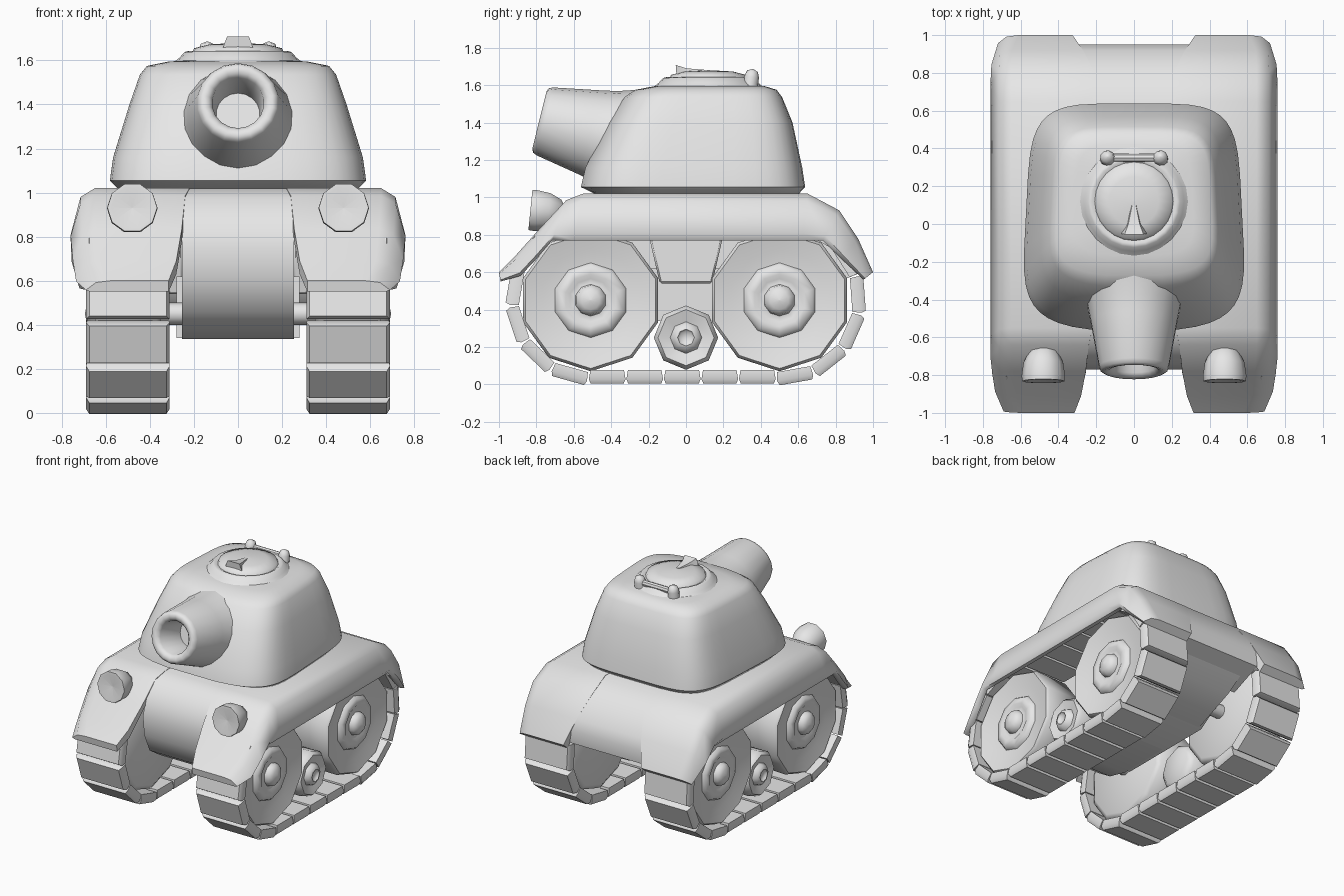
import bpy, bmesh, math
from mathutils import Vector

if "Cube" in bpy.data.objects:
    bpy.data.objects.remove(bpy.data.objects["Cube"])

grey = bpy.data.materials.new("plain_grey")
grey.diffuse_color = (0.8, 0.8, 0.8, 1)
grey.use_nodes = True
grey.node_tree.nodes["Principled BSDF"].inputs["Base Color"].default_value = grey.diffuse_color


def finish(name, bm, angle=40, bevel=0):
    """Turn a bmesh into a shaded object."""
    bmesh.ops.remove_doubles(bm, verts=bm.verts, dist=1e-5)
    bmesh.ops.recalc_face_normals(bm, faces=bm.faces)
    me = bpy.data.meshes.new(name)
    bm.to_mesh(me)
    bm.free()
    ob = bpy.data.objects.new(name, me)
    bpy.context.collection.objects.link(ob)
    me.materials.append(grey)
    if bevel:
        m = ob.modifiers.new("bevel", 'BEVEL')
        m.width, m.segments = bevel, 1
    bpy.ops.object.select_all(action='DESELECT')
    ob.select_set(True)
    bpy.context.view_layer.objects.active = ob
    bpy.ops.object.shade_smooth_by_angle(angle=math.radians(angle))
    return ob


def loft(name, rings, angle=40, bevel=0):
    """Skin closed rings of equal length and cap both ends."""
    bm = bmesh.new()
    rows = [[bm.verts.new(p) for p in r] for r in rings]
    n = len(rows[0])
    for a, b in zip(rows, rows[1:]):
        for i in range(n):
            j = (i + 1) % n
            bm.faces.new((a[i], a[j], b[j], b[i]))
    bm.faces.new(rows[0])
    bm.faces.new(rows[-1])
    return finish(name, bm, angle, bevel)


def lathe(name, profile, origin, axis, sides=16, phase=0.0, angle=40):
    """Revolve (distance, radius) points around an axis."""
    axis = Vector(axis).normalized()
    u = axis.orthogonal().normalized()
    if abs(axis.z) < 0.9:
        u = (Vector((0, 0, 1)) - axis * axis.z).normalized()
    v = axis.cross(u)
    rings = []
    for t, r in profile:
        r = max(r, 1e-4)
        rings.append([Vector(origin) + axis * t + (u * math.cos(a) + v * math.sin(a)) * r
                      for a in (phase + 2 * math.pi * i / sides for i in range(sides))])
    return loft(name, rings, angle)


def slab(name, outline, x0, x1, angle=40, bevel=0):
    """Extrude a side outline (y, z) across x."""
    return loft(name, [[(x, y, z) for y, z in outline] for x in (x0, x1)], angle, bevel)


# Central hull: front, rear and belly
slab("hull", [(-.55, 1.018), (-.645, .978), (-.735, .87), (-.77, .75), (-.755, .60), (-.69, .46),
              (-.56, .375), (-.40, .335), (.40, .345), (.70, .47), (.90, .60), (.90, .78),
              (.82, .92), (.65, 1.018)], -.255, .255, 55)
slab("rear_plate", [(.60, 1.017), (.65, 1.017), (.82, .928), (.92, .78), (.95, .70), (.94, .60),
                    (.70, .50), (.60, .60)], -.31, .31, 55)
slab("belly", [(-.38, .62), (-.38, .34), (.38, .34), (.50, .42), (.50, .62)], -.28, .28)

# Fender stations: outer y z, lower y z, inner x, outer x, shell depth
stations = [
    (-1.0, .60, -.992, .55, .315, .69, 1),
    (-.91, .69, -.885, .58, .28, .735, .55),
    (-.78, .835, -.80, .67, .255, .75, .35),
    (-.64, .985, -.715, .77, .24, .76, .3),
    (-.55, 1.02, -.60, .77, .22, .76, .3),
    (.65, 1.02, .62, .77, .22, .76, .3),
    (.82, .93, .73, .77, .22, .76, .3),
    (.92, .78, .83, .67, .27, .755, .45),
    (1.0, .60, .95, .56, .325, .72, 1),
]
for s, side in ((-1, "left"), (1, "right")):
    rings = []
    for py, pz, qy, qz, x0, xo, d in stations:
        section = [(x0, 0), (xo - .11, 0), (xo - .045, .16), (xo, .85), (xo - .02, 1),
                   (xo - .05, 1), (xo - .052, d), (x0, d + .001)]
        rings.append([(s * x, py + (qy - py) * k, pz + (qz - pz) * k) for x, k in section])
    loft(side + "_fender", rings, 50)


def signed_power(v, p=.42):
    return math.copysign(abs(v) ** p, v)


# Turret: rounded rings, narrower to the rear, bulging forward under the gun
rings = []
for z, y0, y1, w, bulge in ((1.015, -.45, .60, .55, .04), (1.055, -.515, .638, .59, .06),
                            (1.16, -.49, .622, .575, .06), (1.40, -.37, .57, .50, .06),
                            (1.535, -.29, .515, .452, .05), (1.575, -.24, .485, .42, .04),
                            (1.595, -.15, .42, .32, .02), (1.605, 0, .25, .14, 0)):
    ring = []
    for i in range(40):
        a = 2 * math.pi * (i + .5) / 40
        c, q = signed_power(math.cos(a)), signed_power(math.sin(a))
        push = bulge * max(0, 1 - abs(c) ** 1.5) if q < 0 else 0
        ring.append((w * c * (.97 - .05 * q), (y0 + y1) / 2 + (y1 - y0) / 2 * q - push, z))
    rings.append(ring)
loft("turret", rings, 50)

# Gun with a hollow muzzle and a flared base
lathe("gun", [(.24, 0), (.24, .10), (.02, .118), (.0, .135), (-.006, .16), (.004, .178), (.025, .187),
              (.27, .232), (.36, .25), (.44, .275), (.56, .31), (.75, .32), (.75, 0)],
      (0, -.778, 1.412), (0, .97, -.24), 18, 0, 50)

# Hatch, its handle and its hinge
lathe("hatch_ring", [(0, 0), (0, .29), (.02, .265), (.045, .243), (.05, .225), (.042, .212), (.04, 0)],
      (0, .12, 1.593), (0, 0, 1), 24, 0, 60)
lathe("hatch_lid", [(0, 0), (0, .212), (.03, .20), (.048, .13), (.055, 0)],
      (0, .12, 1.625), (0, 0, 1), 24, 0, 60)
loft("hatch_handle", [[(-.075, -.05, 1.64), (.075, -.05, 1.64), (.05, -.055, 1.708), (-.05, -.055, 1.708)],
                      [(-.04, .0, 1.65), (.04, .0, 1.65), (.03, .0, 1.69), (-.03, .0, 1.69)],
                      [(-.02, .1, 1.66), (.02, .1, 1.66), (.01, .1, 1.682), (-.01, .1, 1.682)]], 60)
lathe("hinge_bar", [(-.15, 0), (-.15, .022), (.15, .022), (.15, 0)], (0, .35, 1.635), (1, 0, 0), 8)
for s in (-1, 1):
    lathe("hinge_knob", [(-.06, .042), (.04, .04), (.07, .03), (.083, 0)],
          (s * .14, .345, 1.605), (0, .15, 1), 10, 0, 60)

# Headlights
for s in (-1, 1):
    lathe("headlight", [(.02, 0), (.0, .095), (.0, .113), (.03, .115), (.10, .105),
                        (.16, .075), (.20, 0)],
          (s * .48, -.832, .932), (0, 1, -.1), 10, math.pi / 10)

# Track path: two half circles joined by straights
R, H, CZ = .41, .51, .45
PER = 2 * math.pi * R + 4 * H
LINKS = 23


def track_point(d):
    """Centre and outward direction at a distance from the bottom middle."""
    d %= PER
    arc = math.pi * R
    if d < H:
        return Vector((0, d, CZ - R)), Vector((0, 0, -1))
    if d < H + arc:
        a = (d - H) / R
        n = Vector((0, math.sin(a), -math.cos(a)))
        return Vector((0, H, CZ)) + n * R, n
    if d < 3 * H + arc:
        return Vector((0, 2 * H + arc - d, CZ + R)), Vector((0, 0, 1))
    if d < 3 * H + 2 * arc:
        a = (d - 3 * H - arc) / R
        n = Vector((0, -math.sin(a), math.cos(a)))
        return Vector((0, -H, CZ)) + n * R, n
    return Vector((0, d - PER, CZ - R)), Vector((0, 0, -1))


for s, side in ((-1, "left"), (1, "right")):
    bm = bmesh.new()
    for i in range(LINKS):
        c, n = track_point(i * PER / LINKS - .02)
        t = Vector((1, 0, 0)).cross(n)
        corners = []
        # inner face, widest middle, outer face
        for h, half, w in ((-.036, .09, .185), (.012, .098, .19), (.036, .088, .175)):
            corners.append([bm.verts.new(c + n * h + t * (half * a) + Vector((s * .5 + w * b, 0, 0)))
                            for a, b in ((-1, -1), (1, -1), (1, 1), (-1, 1))])
        for lo, hi in zip(corners, corners[1:]):
            for k in range(4):
                m = (k + 1) % 4
                bm.faces.new((lo[k], lo[m], hi[m], hi[k]))
        bm.faces.new(corners[0])
        bm.faces.new(corners[-1])
    finish(side + "_track", bm, 50)

    # Large wheels with gently dished faces and round hubs
    for y in (-.51, .50):
        lathe(side + "_wheel", [(-.15, 0), (-.15, .34), (-.13, .375), (.13, .38), (.15, .365),
                                (.125, .27), (.115, .20), (.14, .185), (.145, .14), (.13, .115),
                                (.135, .085), (.165, .078), (.185, .05), (.195, 0)],
              (s * .50, y, CZ), (s, 0, 0), 10, 0, 65)
        lathe(side + "_axle", [(0, 0), (0, .05), (.3, .05), (.3, 0)],
              (s * .2, y, CZ), (s, 0, 0), 10)
    # Small road wheel
    lathe(side + "_road_wheel", [(-.13, 0), (-.13, .13), (-.10, .17), (.10, .172), (.13, .15),
                                 (.11, .085), (.14, .07), (.15, .045), (.135, .035), (.135, 0)],
          (s * .50, 0, .25), (s, 0, 0), 8, 0, 60)
    # Tapered side bracket between the wheels
    slab(side + "_bracket", [(-.20, .80), (.20, .80), (.14, .54), (-.14, .54)],
         s * .25, s * .33, bevel=.01)
